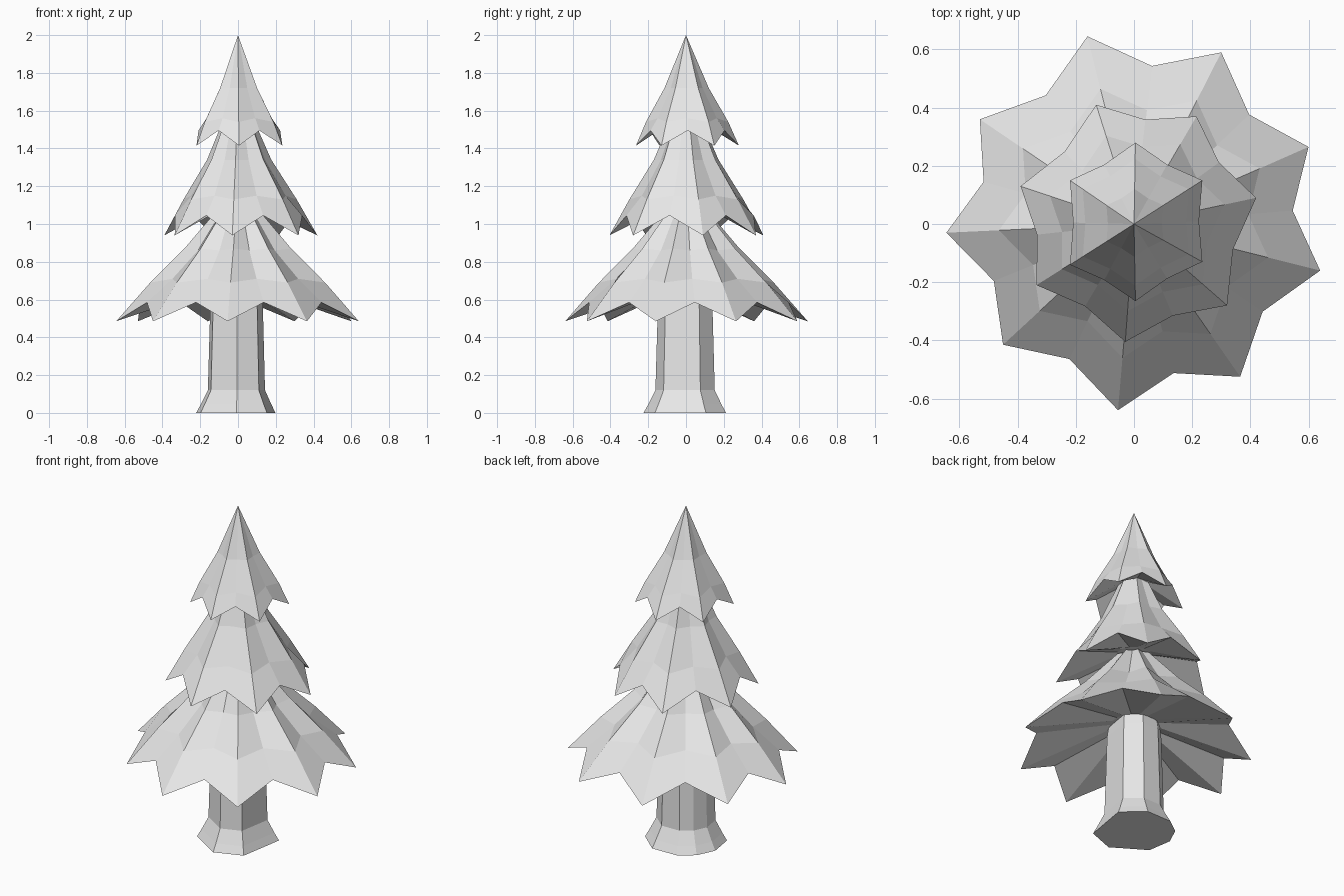
import bpy
import bmesh
from math import cos, sin, radians
from mathutils import Vector

cube = bpy.data.objects.get("Cube")
if cube:
    bpy.data.objects.remove(cube, do_unlink=True)

# Single pale grey material
grey = bpy.data.materials.new("pale grey")
grey.use_nodes = True
GREY = (0.8, 0.8, 0.8, 1)
grey.diffuse_color = GREY
grey.node_tree.nodes["Principled BSDF"].inputs["Base Color"].default_value = GREY


def loft(name, rings):
    """Skin a stack of equal-sized rings, cap both ends and keep flat faces."""
    bm = bmesh.new()
    loops = [[bm.verts.new(p) for p in ring] for ring in rings]
    n = len(loops[0])
    for a, b in zip(loops, loops[1:]):
        for i in range(n):
            j = (i + 1) % n
            bm.faces.new((a[i], a[j], b[j], b[i]))
    bm.faces.new(loops[0])
    bm.faces.new(loops[-1])
    bmesh.ops.remove_doubles(bm, verts=bm.verts, dist=0.0005)
    bmesh.ops.recalc_face_normals(bm, faces=bm.faces)
    mesh = bpy.data.meshes.new(name)
    bm.to_mesh(mesh)
    bm.free()
    mesh.materials.append(grey)
    obj = bpy.data.objects.new(name, mesh)
    bpy.context.collection.objects.link(obj)
    return obj


def foliage(name, tips, notch, profile, inner):
    """Star skirt: profile rows are (share of rim radius, tip z, notch z)."""
    star = []
    for i, tip in enumerate(tips):
        a, b = Vector(tip), Vector(tips[(i + 1) % len(tips)])
        star += [a, (a + b) / 2 * notch]
    rings = [[(p.x * f, p.y * f, (z_tip, z_notch)[k % 2])
              for k, p in enumerate(star)] for f, z_tip, z_notch in profile]
    # Underside rises back toward the stem
    radius, z = inner
    rings.append([(*(p.normalized() * radius), z) for p in star])
    return loft(name, rings)


# Trunk with a flared foot
angles = [-92, -47, 28, 70, 112, 140, 170, 208]
trunk_profile = [(0.225, 0), (0.2, 0.045), (0.162, 0.12), (0.148, 0.6), (0.12, 0.8)]
loft("trunk", [[(r * cos(radians(a)), r * sin(radians(a)), z) for a in angles]
               for r, z in trunk_profile])

# Three tiers of branches
foliage("lower_branches",
        [(0.64, -0.16), (0.6, 0.265), (0.3, 0.59), (-0.16, 0.645), (-0.53, 0.36),
         (-0.645, -0.03), (-0.45, -0.415), (-0.055, -0.64), (0.365, -0.525)],
        0.88,
        [(0.15, 1.09, 1.09), (0.44, 0.87, 0.86), (0.72, 0.69, 0.71), (1, 0.485, 0.585)],
        (0.13, 0.66))
foliage("middle_branches",
        [(0.42, 0.09), (0.215, 0.37), (-0.13, 0.41), (-0.39, 0.13),
         (-0.335, -0.21), (-0.03, -0.405), (0.32, -0.28)],
        0.92,
        [(0.2, 1.55, 1.55), (0.42, 1.34, 1.34), (0.74, 1.13, 1.15), (1, 0.94, 1.045)],
        (0.1, 1.1))
foliage("top_branches",
        [(0.235, 0.15), (0.005, 0.28), (-0.22, 0.15),
         (-0.22, -0.14), (0.005, -0.265), (0.235, -0.13)],
        0.95,
        [(0, 2, 2), (0.43, 1.72, 1.72), (0.8, 1.54, 1.56), (1, 1.415, 1.495)],
        (0.07, 1.55))
